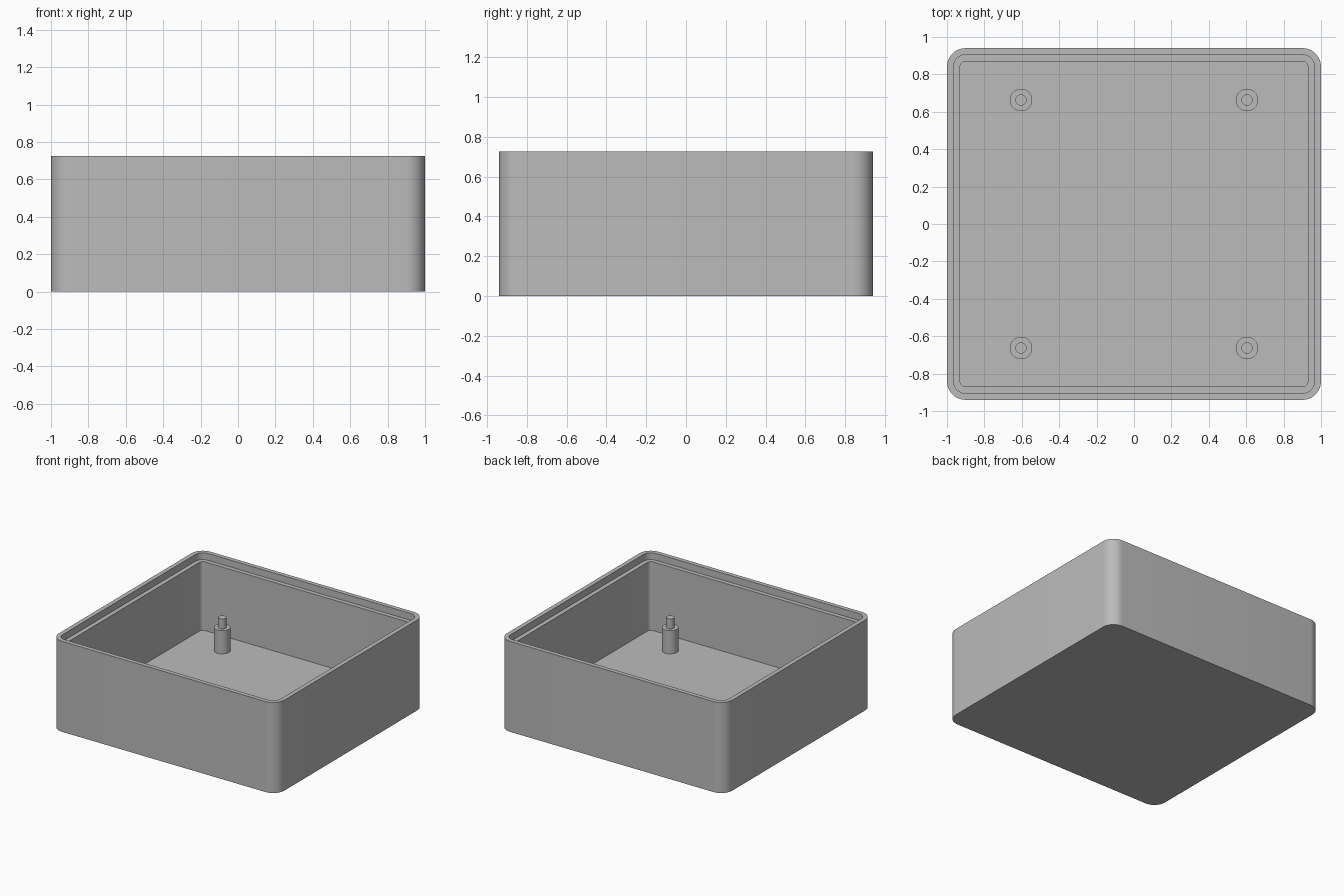
import bpy, bmesh, math

if "Cube" in bpy.data.objects:
    bpy.data.objects.remove(bpy.data.objects["Cube"], do_unlink=True)

grey = bpy.data.materials.new("plain grey")
grey.use_nodes = True
colour = (0.5, 0.5, 0.5, 1)
grey.diffuse_color = colour
grey.node_tree.nodes["Principled BSDF"].inputs["Base Color"].default_value = colour

HALF_X, HALF_Y, HEIGHT, CORNER = 1.0, 0.94, 0.725, 0.1
LEDGE_Z, FLOOR_Z = 0.67, 0.12


def finish(name, bm):
    bmesh.ops.recalc_face_normals(bm, faces=bm.faces)
    mesh = bpy.data.meshes.new(name)
    bm.to_mesh(mesh)
    bm.free()
    mesh.materials.append(grey)
    ob = bpy.data.objects.new(name, mesh)
    bpy.context.collection.objects.link(ob)
    bpy.ops.object.select_all(action='DESELECT')
    ob.select_set(True)
    bpy.context.view_layer.objects.active = ob
    bpy.ops.object.shade_smooth_by_angle(angle=math.radians(30))
    return ob


def loft(name, rings):
    """Join rings of points in order and cap both ends."""
    bm = bmesh.new()
    loops = [[bm.verts.new(p) for p in ring] for ring in rings]
    n = len(loops[0])
    for a, b in zip(loops, loops[1:]):
        for i in range(n):
            j = (i + 1) % n
            bm.faces.new((a[i], a[j], b[j], b[i]))
    bm.faces.new(loops[0])
    bm.faces.new(loops[-1])
    return finish(name, bm)


def rounded_ring(inset, z, steps=12):
    """Rounded rectangle, inset from the outer wall."""
    r = CORNER - inset
    points = []
    for k, (sx, sy) in enumerate([(1, 1), (-1, 1), (-1, -1), (1, -1)]):
        for i in range(steps + 1):
            a = math.pi / 2 * (k + i / steps)
            points.append((sx * (HALF_X - CORNER) + r * math.cos(a),
                           sy * (HALF_Y - CORNER) + r * math.sin(a), z))
    return points


def circle(x, y, r, z, n=40):
    return [(x + r * math.cos(math.tau * i / n),
             y + r * math.sin(math.tau * i / n), z) for i in range(n)]


# Open tray: outer wall, rim, stepped ledge, inner wall and floor
loft("tray", [rounded_ring(inset, z) for inset, z in
              [(0, 0), (0, HEIGHT), (0.035, HEIGHT), (0.035, LEDGE_Z),
               (0.07, LEDGE_Z), (0.07, FLOOR_Z)]])

# Four stepped mounting posts with locating pins
for side, sx in (("left", 1), ("right", -1)):
    for end, sy in (("front", -1), ("back", 1)):
        x, y = sx * 0.604, sy * 0.663
        loft(f"{end}_{side}_post", [circle(x, y, r, z) for r, z in
             [(0.06, FLOOR_Z - 0.02), (0.06, 0.306), (0.03, 0.306), (0.03, 0.386)]])
